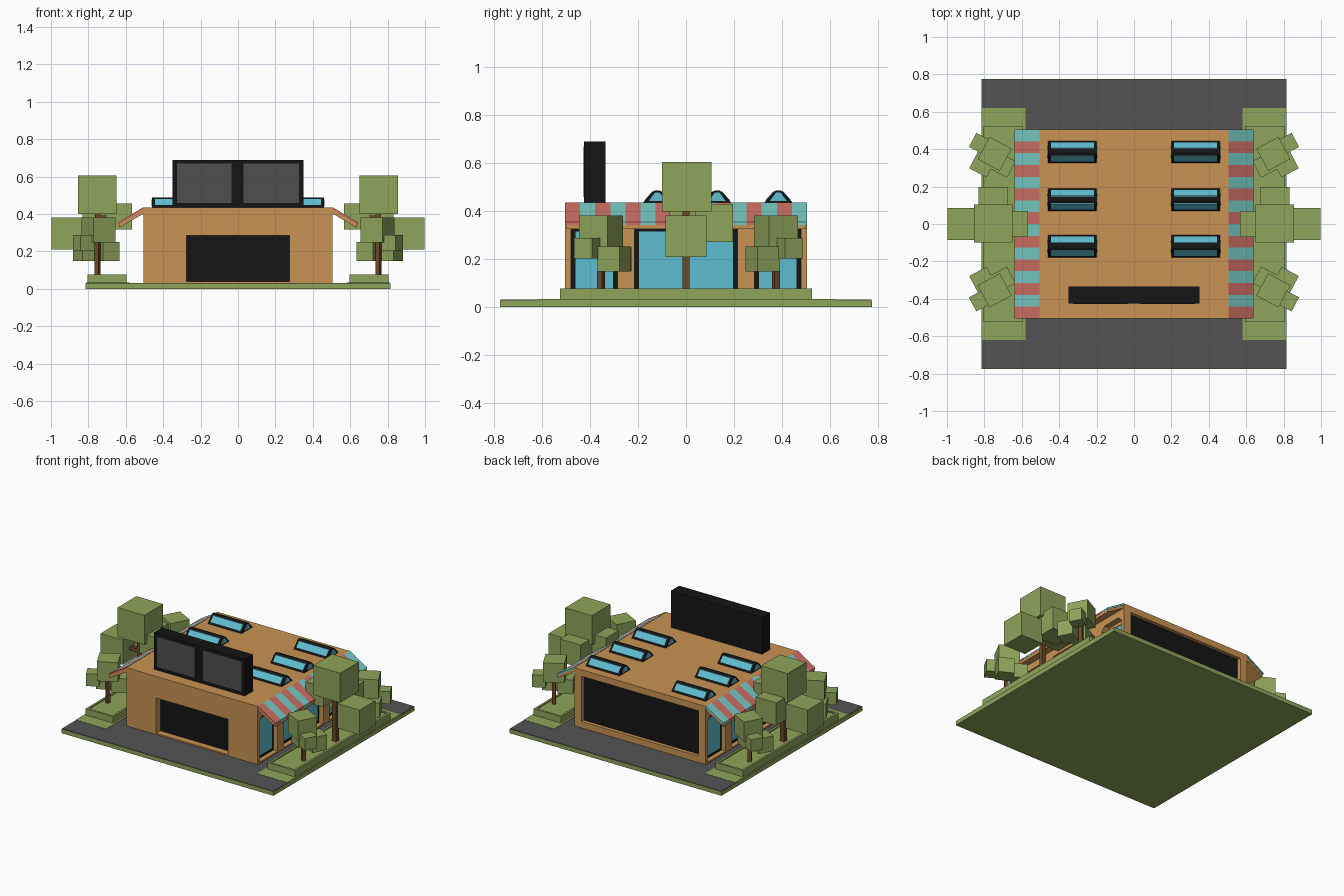
import bpy, bmesh, math
from mathutils import Matrix, Vector

if "Cube" in bpy.data.objects:
    bpy.data.objects.remove(bpy.data.objects["Cube"])


def material(name, r, g, b):
    m = bpy.data.materials.new(name)
    m.diffuse_color = ((r / 255) ** 2.2, (g / 255) ** 2.2, (b / 255) ** 2.2, 1)
    m.use_nodes = True
    m.node_tree.nodes["Principled BSDF"].inputs["Base Color"].default_value = m.diffuse_color
    return m


GREEN = material("leaf_green", 142, 163, 92)
ORANGE = material("wall_orange", 200, 146, 84)
ASPHALT = material("asphalt", 84, 84, 84)
BLACK = material("black", 27, 27, 27)
GLASS = material("glass_blue", 95, 188, 208)
TEAL = material("awning_teal", 118, 200, 194)
RED = material("awning_red", 204, 110, 100)
BROWN = material("trunk_brown", 110, 75, 45)
SCREEN = material("screen_grey", 80, 80, 80)


def mesh_object(name, verts, faces, mats, face_mats=None):
    me = bpy.data.meshes.new(name)
    me.from_pydata(verts, [], faces)
    for m in mats:
        me.materials.append(m)
    for i, k in enumerate(face_mats or []):
        me.polygons[i].material_index = k
    bm = bmesh.new()
    bm.from_mesh(me)
    bmesh.ops.recalc_face_normals(bm, faces=bm.faces)
    bm.to_mesh(me)
    bm.free()
    ob = bpy.data.objects.new(name, me)
    bpy.context.collection.objects.link(ob)
    return ob


def box(name, x, y, z, mat, turn=0):
    """Box from (min, max) ranges, optionally turned about z at its centre."""
    c = Vector((sum(x) / 2, sum(y) / 2, sum(z) / 2))
    rot = Matrix.Rotation(math.radians(turn), 3, 'Z')
    verts = [c + rot @ (Vector((a, b, d)) - c) for a in x for b in y for d in z]
    faces = [(0, 1, 3, 2), (4, 6, 7, 5), (0, 4, 5, 1), (2, 3, 7, 6), (0, 2, 6, 4), (1, 5, 7, 3)]
    return mesh_object(name, verts, faces, [mat])


def prism(name, pts, axis, lo, hi, mat):
    """Extrude a 2D profile along x ('x': pts are y,z) or y ('y': pts are x,z)."""
    put = (lambda p, t: (t, p[0], p[1])) if axis == 'x' else (lambda p, t: (p[0], t, p[1]))
    n = len(pts)
    verts = [put(p, t) for t in (lo, hi) for p in pts]
    faces = [tuple(range(n)), tuple(range(n, 2 * n))]
    faces += [(i, (i + 1) % n, n + (i + 1) % n, n + i) for i in range(n)]
    return mesh_object(name, verts, faces, [mat])


def span(s, a, b):
    return tuple(sorted((s * a, s * b)))


def cube(name, s, c, size, turn=0):
    h = size / 2
    box(name, (s * c[0] - h, s * c[0] + h), (c[1] - h, c[1] + h), (c[2] - h, c[2] + h), GREEN, s * turn)


# Ground slab with asphalt on top
box("ground_slab", (-.815, .815), (-.775, .775), (0, .028), GREEN)
box("asphalt_top", (-.813, .813), (-.773, .773), (.02, .031), ASPHALT)

# Building shell with recesses cut in all four walls
shell = box("building_shell", (-.505, .505), (-.505, .505), (.03, .435), ORANGE)
BAYS = [(-.48, -.285), (-.215, .215), (.285, .48)]
cutters = [box("front_cutter", (-.275, .275), (-.6, -.455), (.04, .285), BLACK),
           box("back_cutter", (-.45, .45), (.475, .6), (.075, .39), BLACK)]
for s in (1, -1):
    for lo, hi in BAYS:
        # bay openings have clipped upper corners
        prof = [(lo, .04), (hi, .04), (hi, .325), (hi - .03, .355), (lo + .03, .355), (lo, .325)]
        a, b = span(s, .465, .6)
        cutters.append(prism("bay_cutter", prof, 'x', a, b, BLACK))
for c in cutters:
    mod = shell.modifiers.new("recess", 'BOOLEAN')
    mod.operation, mod.solver, mod.object = 'DIFFERENCE', 'EXACT', c
bpy.context.view_layer.update()
deps = bpy.context.evaluated_depsgraph_get()
cut_mesh = bpy.data.meshes.new_from_object(shell.evaluated_get(deps))
shell.modifiers.clear()
shell.data = cut_mesh
for c in cutters:
    bpy.data.objects.remove(c)

# Dark door and rear panel inside their recesses
box("front_door", (-.275, .275), (-.46, -.45), (.04, .285), BLACK)
box("rear_panel", (-.45, .45), (.47, .48), (.075, .39), BLACK)

for s in (1, -1):
    # Side windows: dark frame with glass inside each bay
    for lo, hi in BAYS:
        box("window_frame", span(s, .46, .472), (lo, hi), (.04, .325), BLACK)
        box("window_glass", span(s, .465, .477), (lo + .02, hi - .02), (.06, .315), GLASS)

    # Green verge and planter
    box("verge", span(s, .58, .814), (-.62, .62), (.025, .033), GREEN)
    box("planter", span(s, .6, .8), (-.525, .525), (.03, .07), GREEN)
    for x0, x1 in ((.595, .61), (.79, .805)):
        box("planter_rim", span(s, x0, x1), (-.525, .525), (.03, .077), GREEN)
    for y0 in (-.525, .51):
        box("planter_rim_end", span(s, .595, .805), (y0, y0 + .015), (.03, .077), GREEN)

    # Striped awning over a brown backing
    n, verts, faces = 16, [], []
    for i in range(n + 1):
        y = .505 - 1.01 * i / n
        verts += [(s * .505, y, .437), (s * .64, y, .355), (s * .64, y, .343), (s * .505, y, .425)]
    for i in range(n):
        k = 4 * i
        faces += [(k + j, k + (j + 1) % 4, k + 4 + (j + 1) % 4, k + 4 + j) for j in range(4)]
    faces += [(0, 1, 2, 3), (4 * n, 4 * n + 1, 4 * n + 2, 4 * n + 3)]
    mesh_object("awning", verts, faces, [TEAL, RED],
                [(f // 4) % 2 for f in range(4 * n)] + [0, 1])
    prism("awning_backing", [(s * .5, .43), (s * .636, .346), (s * .636, .326), (s * .5, .405)],
          'y', -.5, .5, ORANGE)

    # Roof skylights: dark ridge frame with glass slopes and ends
    for y in (.385, .13, -.12):
        x0, x1 = span(s, .2, .46)
        frame = [(y - .06, .435), (y + .06, .435), (y + .02, .48), (y + .008, .487),
                 (y - .008, .487), (y - .02, .48)]
        prism("skylight_frame", frame, 'x', x0, x1, BLACK)
        pane = [(y - .052, .447), (y + .052, .447), (y + .022, .481), (y - .022, .481)]
        prism("skylight_slope_glass", pane, 'x', x0 + .015, x1 - .015, GLASS)
        end = [(y - .035, .443), (y + .035, .443), (y + .01, .477), (y - .01, .477)]
        prism("skylight_end_glass", end, 'x', x0 - .002, x1 + .002, GLASS)

    # Large middle tree
    box("big_trunk", span(s, .735, .765), (-.015, .015), (.06, .42), BROWN)
    cube("big_tree_crown", s, (.753, .003, .502), .205)
    cube("big_tree_outer", s, (.91, 0, .295), .172)
    cube("big_tree_inner", s, (.637, .0, .387), .14)
    cube("big_tree_rear", s, (.752, .118, .35), .158)
    for x0, x1, z in ((.76, .85, .295), (.66, .74, .38)):
        box("big_branch", span(s, x0, x1), (-.012, .012), (z - .012, z + .012), BROWN)

    # Small turned trees at both ends of the planter
    for y, t, flip in ((.375, 28, 1), (-.355, -28, -1)):
        box("small_trunk", span(s, .74, .764), (y - .012, y + .012), (.06, .28), BROWN, t)
        cube("small_tree_crown", s, (.745, y, .315), .135, t)
        cube("small_tree_outer", s, (.825, y + flip * .055, .245), .085, t)
        cube("small_tree_inner", s, (.70, y - flip * .06, .2), .1, t)
        cube("small_tree_side", s, (.81, y - flip * .055, .2), .105, t)

# Roof signboard with two blank screens
box("signboard", (-.35, .35), (-.425, -.335), (.43, .69), BLACK)
for lo, hi in ((-.325, -.035), (.03, .325)):
    box("screen", (lo, hi), (-.428, -.42), (.46, .67), SCREEN)
